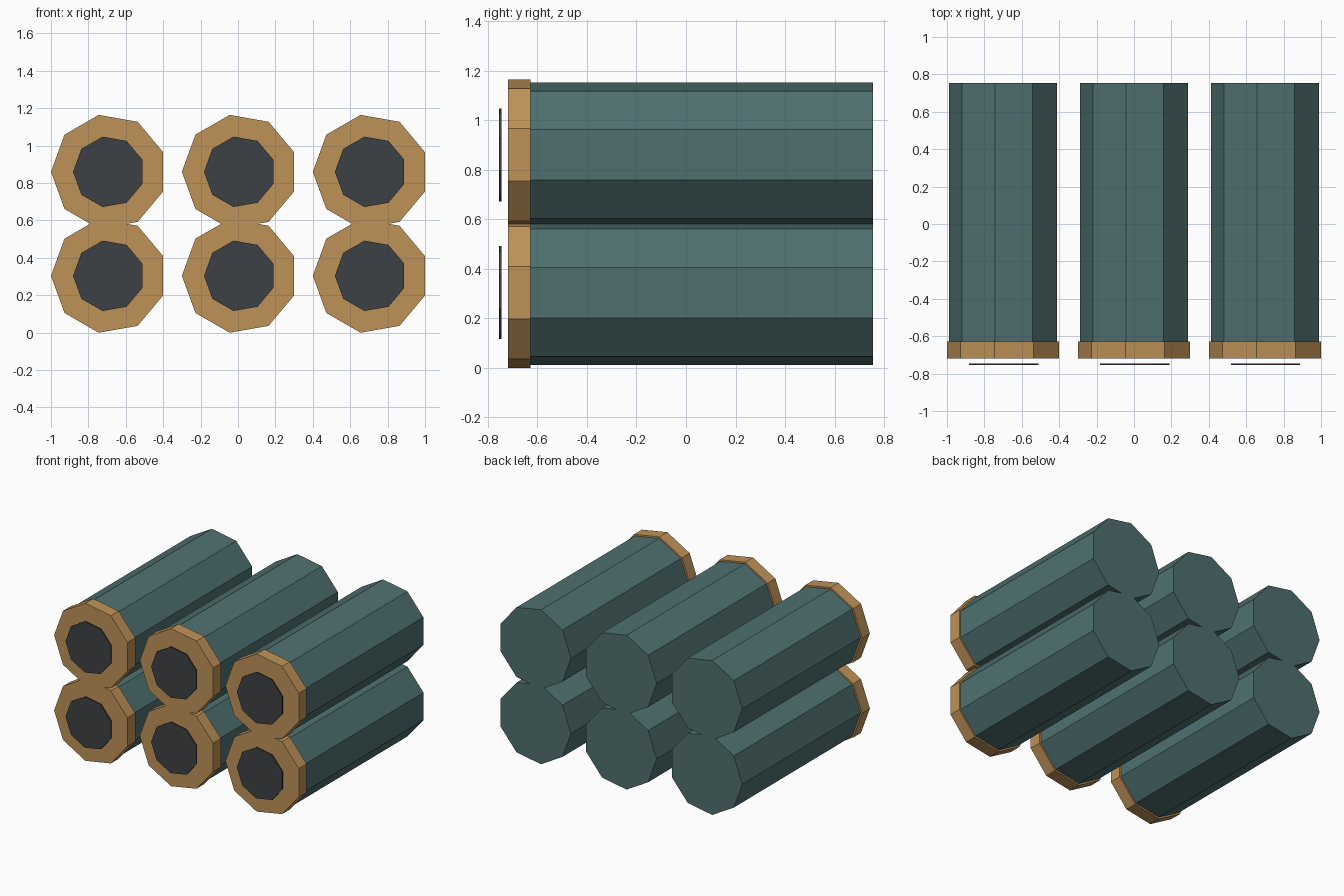
import bpy
from math import pi
from mathutils import Matrix

cube = bpy.data.objects.get("Cube")
if cube:
    bpy.data.objects.remove(cube, do_unlink=True)

SIDES = 9


def make_material(name, colour):
    mat = bpy.data.materials.new(name)
    mat.use_nodes = True
    mat.diffuse_color = (*colour, 1)
    bsdf = mat.node_tree.nodes["Principled BSDF"]
    bsdf.inputs["Base Color"].default_value = (*colour, 1)
    bsdf.inputs["Roughness"].default_value = 0.8
    return mat


teal = make_material("dull_teal", (0.08, 0.163, 0.163))
tan = make_material("tan", (0.52, 0.29, 0.098))
charcoal = make_material("charcoal", (0.046, 0.053, 0.056))


def prism(name, x, z, radius, y_front, y_back, mat):
    """Nine-sided prism along y with one corner pointing to -x."""
    bpy.ops.mesh.primitive_cylinder_add(
        vertices=SIDES, radius=radius, depth=y_back - y_front)
    obj = bpy.context.object
    obj.name = name
    # Turn a corner to -x, then lay the prism down along y
    obj.data.transform(Matrix.Rotation(pi / 2, 4, "X") @ Matrix.Rotation(pi / 2, 4, "Z"))
    obj.location = (x, (y_front + y_back) / 2, z)
    obj.data.materials.append(mat)
    return obj


# Two rows of three tubes, each with a front collar and a dark mouth plate
for row, z in (("lower", 0.304), ("upper", 0.86)):
    for column, x in (("right", -0.691), ("middle", 0.009), ("left", 0.709)):
        label = f"{row}_{column}"
        prism(f"tube_{label}", x, z, 0.297, -0.627, 0.754, teal)
        prism(f"collar_{label}", x, z, 0.309, -0.718, -0.627, tan)
        prism(f"mouth_plate_{label}", x, z, 0.191, -0.754, -0.745, charcoal)
